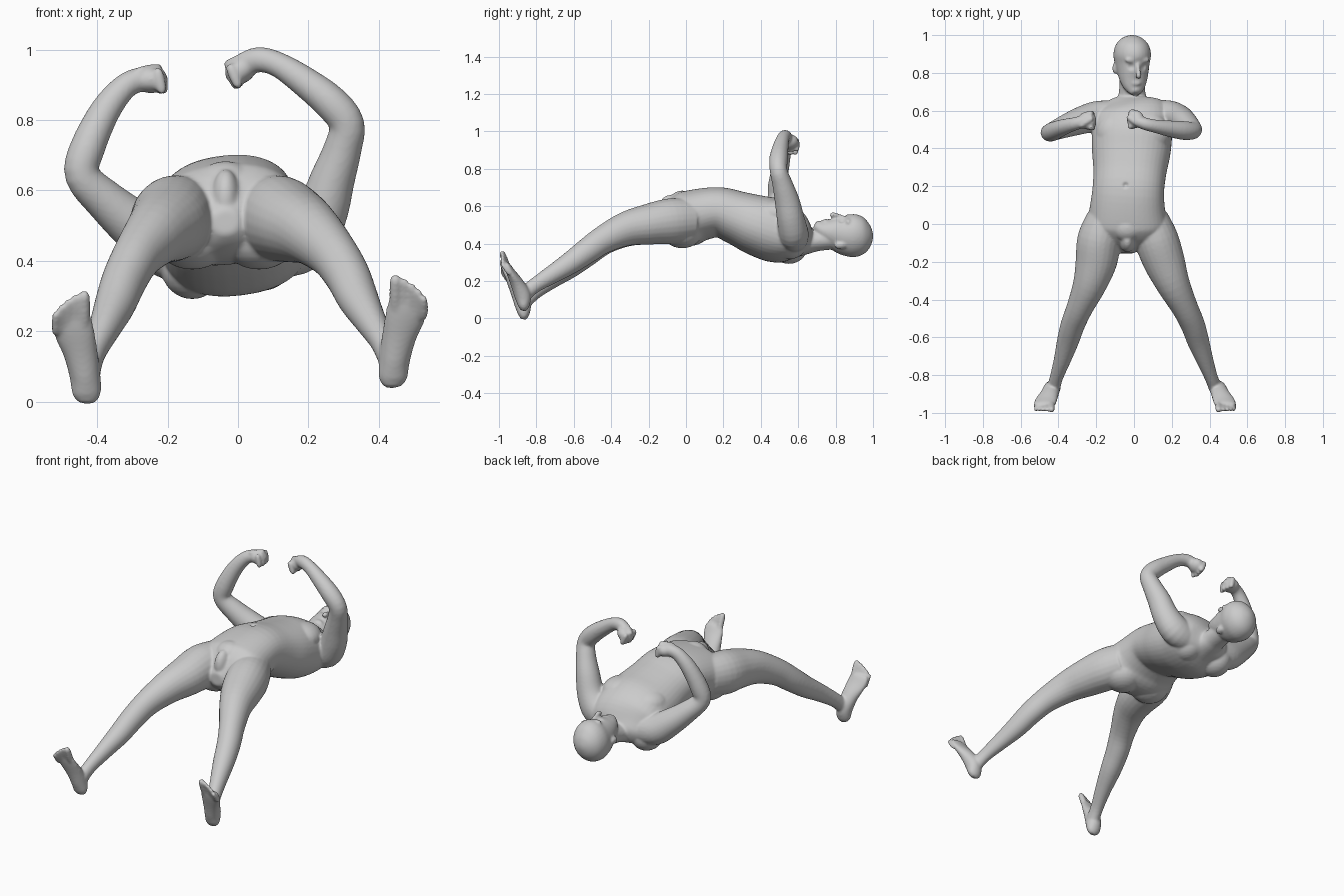
import bpy, bmesh, math
from mathutils import Vector, Matrix

if "Cube" in bpy.data.objects:
    bpy.data.objects.remove(bpy.data.objects["Cube"], do_unlink=True)

skin = bpy.data.materials.new("plain grey")
skin.use_nodes = True
GREY = (0.6, 0.6, 0.6, 1)
skin.diffuse_color = GREY
skin.node_tree.nodes["Principled BSDF"].inputs["Base Color"].default_value = GREY

bm = bmesh.new()


def catmull(a, b, c, d, t):
    return [0.5 * (2 * q + (r - p) * t + (2 * p - 5 * q + 4 * r - s) * t * t
                   + (3 * q - p - 3 * r + s) * t ** 3) for p, q, r, s in zip(a, b, c, d)]


def loft(rows, side=(1, 0, 0), power=2.0, steps=4, n=24):
    """Skin smooth rings; each row is x, y, z, half width, half depth."""
    pts = []
    for i in range(len(rows) - 1):
        a, d = rows[max(i - 1, 0)], rows[min(i + 2, len(rows) - 1)]
        pts += [catmull(a, rows[i], rows[i + 1], d, k / steps) for k in range(steps)]
    pts.append(list(rows[-1]))
    rings = []
    for i, p in enumerate(pts):
        t = (Vector(pts[min(i + 1, len(pts) - 1)][:3]) - Vector(pts[max(i - 1, 0)][:3])).normalized()
        u = Vector(side)
        u = (u - t * u.dot(t)).normalized()
        v = t.cross(u)
        ring = []
        for k in range(n):
            c, s = math.cos(math.tau * k / n), math.sin(math.tau * k / n)
            cu = math.copysign(abs(c) ** (2 / power), c) * max(p[3], 0.003)
            sv = math.copysign(abs(s) ** (2 / power), s) * max(p[4], 0.003)
            ring.append(bm.verts.new(Vector(p[:3]) + u * cu + v * sv))
        rings.append(ring)
    for r, q in zip(rings, rings[1:]):
        for k in range(n):
            bm.faces.new((r[k], r[(k + 1) % n], q[(k + 1) % n], q[k]))
    bm.faces.new(rings[0][::-1])
    bm.faces.new(rings[-1])
    return [v for r in rings for v in r]


def blob(center, radii, rot=None):
    m = Matrix.Translation(center) @ (rot or Matrix()) @ Matrix.Diagonal((*radii, 1))
    return bmesh.ops.create_uvsphere(bm, u_segments=24, v_segments=14, radius=1, matrix=m)["verts"]


def capsule(a, b, r):
    a, b = Vector(a), Vector(b)
    d = (b - a).normalized() * r
    rows = [(*(a - d), r * .3, r * .3), (*a, r, r), (*b, r, r), (*(b + d), r * .3, r * .3)]
    side = (0, 1, 0) if abs(d.x) > abs(d.y) else (1, 0, 0)
    return loft(rows, side, n=12)


# Torso, slightly rolled towards its right
roll = math.radians(7)
loft([(-.01, .67, .40, .07, .05), (-.01, .64, .41, .15, .08), (-.005, .57, .437, .205, .143),
      (-.01, .48, .468, .212, .168), (-.015, .38, .498, .208, .16), (-.022, .28, .535, .194, .143),
      (-.03, .18, .567, .190, .132), (-.035, .08, .555, .200, .137), (-.035, 0, .53, .212, .145),
      (-.035, -.07, .515, .18, .115), (-.035, -.12, .51, .09, .075), (-.035, -.155, .51, .035, .035)],
     side=(math.cos(roll), 0, math.sin(roll)), power=2.25, n=40)
for s in (-1, 1):
    blob((-.005 + s * .09, .48, .55 + s * .010), (.105, .11, .075))      # chest muscles
    blob((-.035 + s * .095, -.02, .465), (.11, .11, .09))                # buttocks
    blob((-.03 + s * .10, .55, .395 + s * .012), (.09, .10, .092))       # shoulder blades
blob((-.035, -.02, .615), (.085, .075, .068))                            # pubic mound
blob((-.035, -.085, .575), (.042, .065, .085))                           # groin

# Neck
loft([(-.01, .58, .395, .11, .07), (-.01, .65, .405, .085, .06),
      (-.01, .70, .415, .07, .056), (-.01, .80, .43, .066, .06)])

# Head, shaped facing up and then turned to its left
head = loft([(0, .690, .505, .026, .018), (0, .72, .487, .055, .043), (0, .76, .470, .072, .07),
             (0, .80, .458, .081, .091), (0, .85, .445, .091, .109), (0, .90, .442, .098, .117),
             (0, .95, .44, .085, .099), (0, .985, .44, .052, .058), (0, 1.0, .44, .014, .014)], n=32)
head += loft([(0, .85, .541, .009, .012), (0, .81, .553, .011, .013),
              (0, .785, .560, .015, .013), (0, .774, .548, .013, .01)], n=12)    # nose
head += blob((0, .745, .522), (.026, .014, .013))                        # mouth
head += blob((0, .712, .508), (.026, .02, .017))                         # chin
for s in (-1, 1):
    head += blob((s * .032, .868, .535), (.036, .016, .016))             # brow
    head += blob((s * .086, .825, .412), (.014, .032, .02),
                 Matrix.Rotation(s * .3, 4, 'Y'))                        # ear
pivot = Vector((0, 0, .44))
turn = Matrix.Rotation(math.radians(17), 3, 'Y')


def turned(p):
    return turn @ (Vector(p) - pivot) + pivot + Vector((-.01, 0, 0))


for v in head:
    v.co = turned(v.co)

# Legs share their thicknesses; each has its own path from hip to ankle
leg_size = [(.10, .11), (.116, .122), (.110, .109), (.089, .092), (.070, .075),
            (.064, .068), (.058, .060), (.045, .049), (.035, .040), (.035, .042)]
leg_right = [(-.15, .03, .53), (-.183, -.08, .52), (-.20, -.2, .503), (-.235, -.32, .475),
             (-.286, -.44, .415), (-.323, -.53, .345), (-.35, -.62, .275), (-.38, -.72, .207),
             (-.41, -.81, .14), (-.425, -.865, .09)]
leg_left = [(.08, .03, .53), (.118, -.08, .52), (.16, -.2, .503), (.208, -.32, .478),
            (.268, -.44, .422), (.31, -.53, .36), (.34, -.62, .295), (.375, -.72, .232),
            (.408, -.81, .175), (.43, -.865, .13)]
for path in (leg_right, leg_left):
    loft([(*p, *r) for p, r in zip(path, leg_size)])

# Feet with toes, mirrored and shifted for the left
for s, shift in ((1, Vector((0, 0, 0))), (-1, Vector((.01, 0, .045)))):
    foot = loft([(-.43, -.872, -.004, .022, .014), (-.43, -.868, .02, .040, .03),
                 (-.435, -.873, .075, .044, .044), (-.448, -.902, .14, .049, .036),
                 (-.466, -.936, .20, .058, .024), (-.474, -.953, .235, .056, .017),
                 (-.475, -.96, .25, .045, .010)])
    for k, (x, tip, r) in enumerate(((-.437, .299, .0165), (-.462, .293, .0115), (-.484, .280, .0110),
                                     (-.503, .264, .0105), (-.519, .245, .0105))):
        foot += capsule((x, -.950, .222 - k * .006), (x, -.982, tip), r)
    for v in foot:
        v.co = Vector((v.co.x * s, v.co.y, v.co.z)) + shift

# Arms from shoulder through elbow to wrist
loft([(-.12, .58, .42, .075, .08), (-.20, .57, .435, .080, .085), (-.28, .548, .49, .073, .075),
      (-.37, .515, .565, .060, .06), (-.442, .485, .642, .047, .05), (-.428, .49, .72, .05, .05),
      (-.375, .512, .83, .043, .043), (-.315, .53, .90, .035, .036), (-.26, .545, .918, .034, .035)],
     side=(0, 1, 0))
loft([(.10, .58, .43, .075, .08), (.18, .575, .455, .080, .088), (.235, .56, .53, .074, .075),
      (.268, .54, .63, .066, .064), (.298, .515, .72, .054, .054), (.309, .495, .79, .047, .05),
      (.262, .495, .851, .05, .05), (.185, .505, .912, .043, .043), (.115, .517, .957, .035, .036),
      (.06, .53, .972, .033, .036), (.02, .545, .957, .03, .036)],
     side=(0, 1, 0))


# Fists: palm, four curled fingers and a thumb across the top
def fist(center, direction):
    c, d = Vector(center), Vector(direction).normalized()
    across = Vector((0, 1, 0))
    up = d.cross(across)
    if up.z < 0:
        up = -up
    rot = Matrix((d, across, up)).transposed().to_4x4()
    blob(c, (.048, .048, .038), rot)
    for k in range(4):
        p = c + d * (.026 - .005 * abs(k - 1)) + across * (-.038 + .025 * k)
        capsule(p + up * .020, p + d * .008 - up * .028, .0145)
    capsule(c - d * .03 + up * .026 - across * .026, c + d * .02 + up * .034 + across * .008, .013)


fist((-.247, .548, .914), (1, 0, .03))
fist((.008, .555, .942), (-1, 0, -.65))

# Fuse all the forms into one smooth skin
bmesh.ops.recalc_face_normals(bm, faces=bm.faces)
mesh = bpy.data.meshes.new("body")
bm.to_mesh(mesh)
bm.free()
mesh.materials.append(skin)
body = bpy.data.objects.new("body", mesh)
bpy.context.collection.objects.link(body)
bpy.context.view_layer.objects.active = body
body.select_set(True)
fuse = body.modifiers.new("fuse", 'REMESH')
fuse.mode = 'VOXEL'
fuse.voxel_size = 0.0065
fuse.use_smooth_shade = True
relax = body.modifiers.new("relax", 'SMOOTH')
relax.factor = 0.5
relax.iterations = 7
for name in ("fuse", "relax"):
    bpy.ops.object.modifier_apply(modifier=name)

# Press in the navel and the eye sockets
dents = [(Vector((-.045, .205, .697)), .022, .012)]
dents += [(turned((s * .034, .833, .537)), .026, .008) for s in (-1, 1)]
for v in body.data.vertices:
    for center, radius, depth in dents:
        near = 1 - (v.co - center).length / radius
        if near > 0:
            v.co.z -= depth * near * near * (3 - 2 * near)
bpy.ops.object.shade_smooth()
